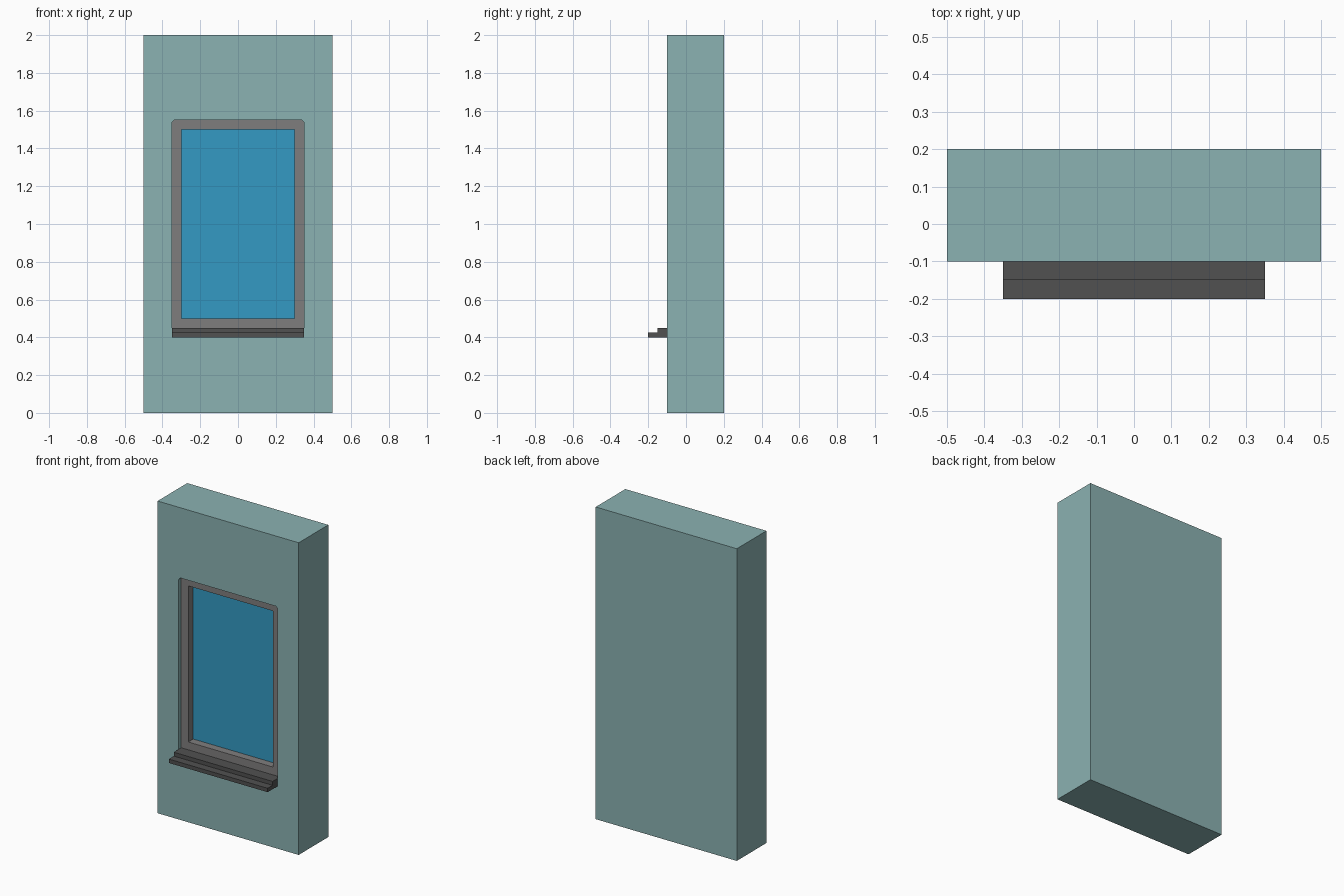
import bpy, bmesh

cube = bpy.data.objects.get("Cube")
if cube:
    bpy.data.objects.remove(cube, do_unlink=True)


def material(name, rgb):
    m = bpy.data.materials.new(name)
    m.use_nodes = True
    m.diffuse_color = (*rgb, 1)
    m.node_tree.nodes["Principled BSDF"].inputs["Base Color"].default_value = (*rgb, 1)
    return m


teal = material("teal wall", (0.258, 0.445, 0.445))
grey = material("grey frame", (0.213, 0.208, 0.208))
dark = material("dark grey sill", (0.082, 0.082, 0.082))
blue = material("blue glass", (0.034, 0.323, 0.546))


def finish(name, bm, mat):
    bmesh.ops.recalc_face_normals(bm, faces=bm.faces)
    mesh = bpy.data.meshes.new(name)
    bm.to_mesh(mesh)
    bm.free()
    mesh.materials.append(mat)
    obj = bpy.data.objects.new(name, mesh)
    bpy.context.collection.objects.link(obj)
    return obj


def ring(bm, points, y):
    return [bm.verts.new((x, y, z)) for x, z in points]


def bridge(bm, a, b):
    n = len(a)
    for i in range(n):
        j = (i + 1) % n
        bm.faces.new((a[i], a[j], b[j], b[i]))


def rect(x, z0, z1):
    return [(-x, z0), (x, z0), (x, z1), (-x, z1)]


FRONT, BACK = -0.1, 0.2
FRAME_Y, GLASS_Y, POCKET_Y = -0.075, -0.025, -0.02

# Wall: a slab with a shallow pocket whose top corners are slightly cut
c = 0.012
opening = [(-0.35, 0.40), (0.35, 0.40), (0.35, 1.55 - c), (0.35 - c, 1.55),
           (-0.35 + c, 1.55), (-0.35, 1.55 - c)]
bm = bmesh.new()
outer_front = ring(bm, rect(0.5, 0, 2), FRONT)
outer_back = ring(bm, rect(0.5, 0, 2), BACK)
hole_front = ring(bm, opening, FRONT)
hole_back = ring(bm, opening, POCKET_Y)
bridge(bm, outer_front, outer_back)
bridge(bm, hole_front, hole_back)
bm.faces.new(outer_back)
bm.faces.new(hole_back)
border = [e for e in bm.edges if all(abs(v.co.y - FRONT) < 1e-5 for v in e.verts)]
bmesh.ops.triangle_fill(bm, edges=border, use_beauty=True, normal=(0, -1, 0))
finish("wall", bm, teal)

# Window frame: a rectangular ring set back from the wall face
bm = bmesh.new()
of, inf = ring(bm, rect(0.35, 0.45, 1.55), FRAME_Y), ring(bm, rect(0.30, 0.50, 1.50), FRAME_Y)
ob, inb = ring(bm, rect(0.35, 0.45, 1.55), GLASS_Y), ring(bm, rect(0.30, 0.50, 1.50), GLASS_Y)
for a, b in ((of, inf), (inf, inb), (inb, ob), (ob, of)):
    bridge(bm, a, b)
finish("window_frame", bm, grey)

# Glass pane behind the frame
bm = bmesh.new()
front, back = ring(bm, rect(0.30, 0.50, 1.50), GLASS_Y), ring(bm, rect(0.30, 0.50, 1.50), POCKET_Y)
bridge(bm, front, back)
bm.faces.new(front)
bm.faces.new(back)
finish("window_glass", bm, blue)

# Stepped sill: a side profile (y, z) swept across the opening
profile = [(-0.2, 0.40), (FRAME_Y, 0.40), (FRAME_Y, 0.45), (-0.15, 0.45),
           (-0.15, 0.425), (-0.2, 0.425)]
bm = bmesh.new()
ends = [[bm.verts.new((x, y, z)) for y, z in profile] for x in (-0.35, 0.35)]
bridge(bm, *ends)
for end in ends:
    bm.faces.new(end)
finish("window_sill", bm, dark)
